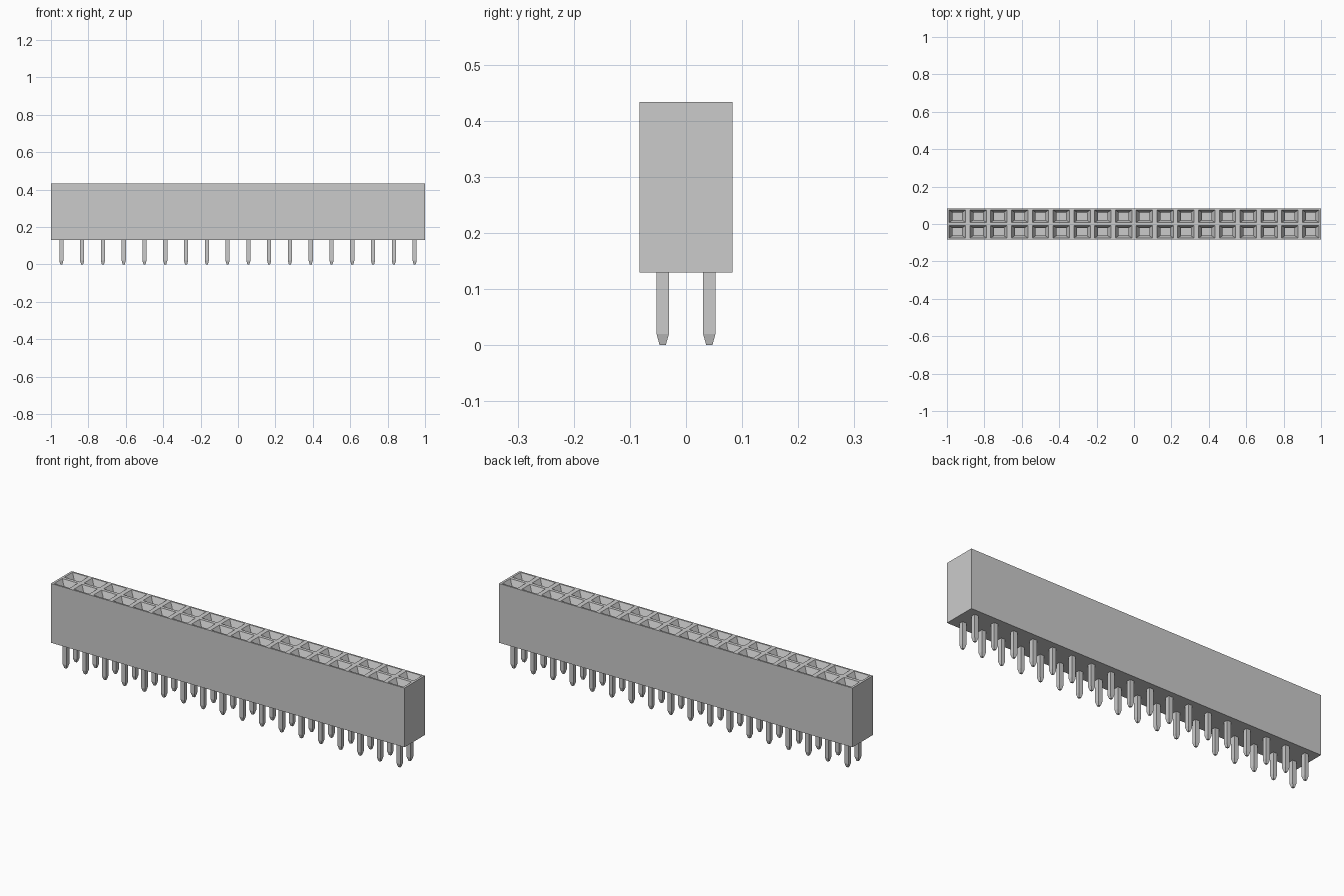
import bpy, bmesh
from mathutils import Matrix, Vector

COLS, ROWS = 18, 2
PITCH_X, PITCH_Y = 2 / COLS, 0.083
BASE, TOP = 0.13, 0.433

cube = bpy.data.objects.get("Cube")
if cube:
    bpy.data.objects.remove(cube)

grey = bpy.data.materials.new("light grey")
grey.use_nodes = True
colour = (0.6, 0.6, 0.6, 1)
grey.diffuse_color = colour
grey.node_tree.nodes["Principled BSDF"].inputs["Base Color"].default_value = colour


def finish(bm, name):
    bmesh.ops.recalc_face_normals(bm, faces=bm.faces)
    mesh = bpy.data.meshes.new(name)
    bm.to_mesh(mesh)
    bm.free()
    mesh.materials.append(grey)
    obj = bpy.data.objects.new(name, mesh)
    bpy.context.collection.objects.link(obj)
    return obj


def step(bm, faces, size_x, size_y, drop):
    """Inset every socket face to a given size and lower it."""
    bmesh.ops.inset_individual(bm, faces=faces, thickness=0.002)
    for f in faces:
        c = f.calc_center_median()
        for v in f.verts:
            sx = 1 if v.co.x > c.x else -1
            sy = 1 if v.co.y > c.y else -1
            v.co = c + Vector((sx * size_x / 2, sy * size_y / 2, -drop))


# Housing: a grid of sockets, walled down to a flat underside
bm = bmesh.new()
bmesh.ops.create_grid(bm, x_segments=COLS, y_segments=ROWS, size=1,
                      matrix=Matrix.Translation((0, 0, TOP)) @ Matrix.Diagonal((1, PITCH_Y, 1, 1)))
sockets = list(bm.faces)
rim = [e for e in bm.edges if e.is_boundary]
skirt = bmesh.ops.extrude_edge_only(bm, edges=rim)["geom"]
for v in skirt:
    if isinstance(v, bmesh.types.BMVert):
        v.co.z = BASE
bmesh.ops.contextual_create(bm, geom=[e for e in skirt if isinstance(e, bmesh.types.BMEdge) and e.is_boundary])
# Rim, sloping lead-in, straight shaft with floor
step(bm, sockets, 0.088, 0.066, 0)
step(bm, sockets, 0.052, 0.042, 0.03)
step(bm, sockets, 0.052, 0.042, 0.2)
finish(bm, "housing")

# Pins: square posts with tapered tips
bm = bmesh.new()
for i in range(COLS):
    for j in range(ROWS):
        x = (i - (COLS - 1) / 2) * PITCH_X
        y = (j - (ROWS - 1) / 2) * PITCH_Y
        verts = bmesh.ops.create_cube(bm, size=1, matrix=Matrix.Translation((x, y, 0.076))
                                      @ Matrix.Diagonal((0.022, 0.022, 0.112, 1)))["verts"]
        bottom = min({f for v in verts for f in v.link_faces}, key=lambda f: f.calc_center_median().z)
        tip = bmesh.ops.extrude_discrete_faces(bm, faces=[bottom])["faces"][0]
        bmesh.ops.scale(bm, verts=tip.verts, vec=(0.5, 0.5, 1),
                        space=Matrix.Translation((-x, -y, 0)))
        for v in tip.verts:
            v.co.z = 0
finish(bm, "pins")
